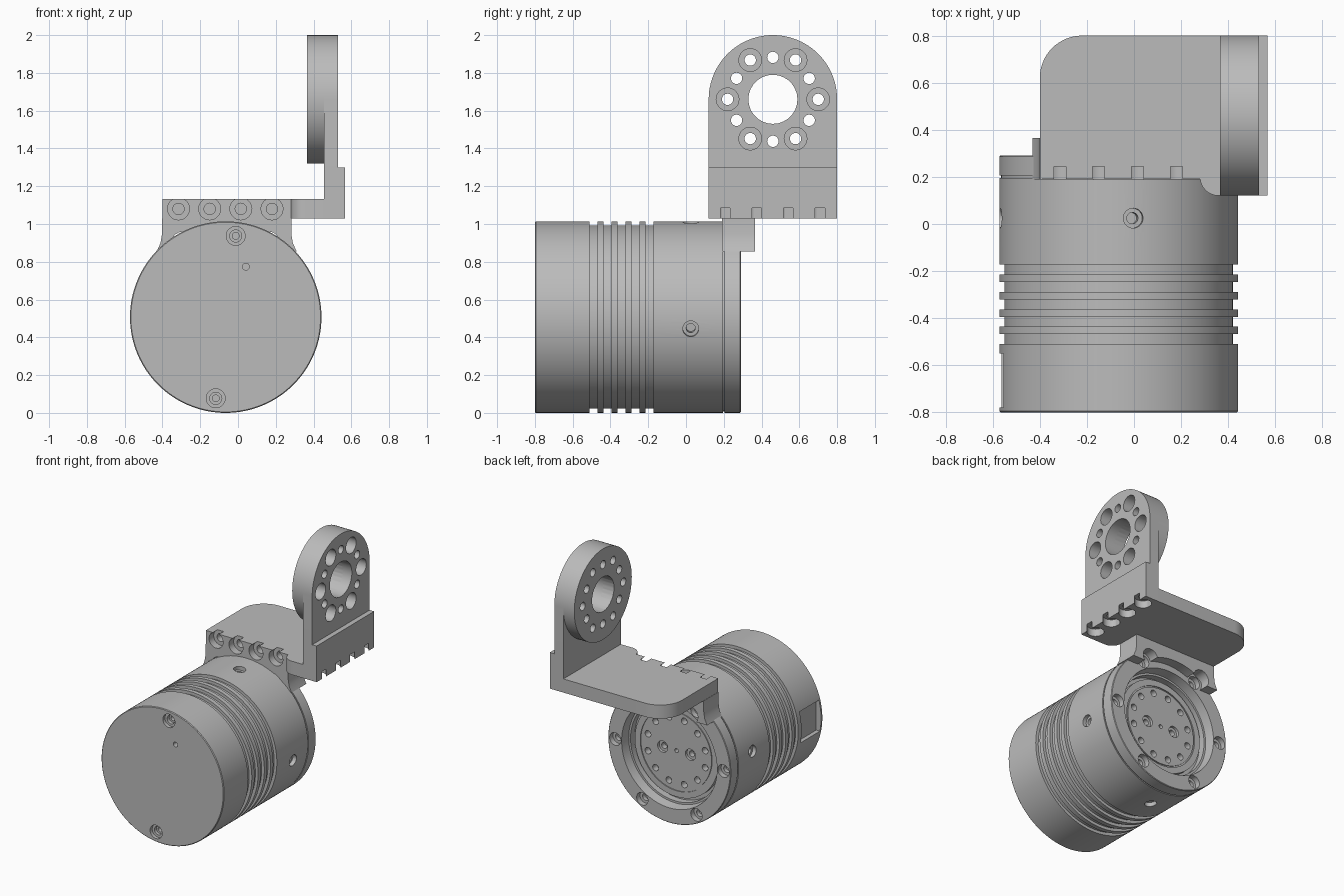
import bpy, bmesh
from math import sin, cos, pi, radians
from mathutils import Vector

if "Cube" in bpy.data.objects:
    bpy.data.objects.remove(bpy.data.objects["Cube"], do_unlink=True)

grey = bpy.data.materials.new("machined_grey")
grey.use_nodes = True
colour = (0.5, 0.5, 0.5, 1)
grey.diffuse_color = colour
grey.node_tree.nodes["Principled BSDF"].inputs["Base Color"].default_value = colour

CX, CZ, R = -0.065, 0.507, 0.507      # motor axis and radius
TILT = radians(7)


def lathe(bm, profile, origin, axis, segs=32):
    """Closed solid turned from (radius, distance along axis) points."""
    turn = Vector(axis).to_track_quat('Z', 'Y')
    rings = []
    for r, h in profile:
        n = segs if r else 1
        rings.append([bm.verts.new(Vector(origin) + turn @ Vector(
            (r * cos(2 * pi * i / segs), r * sin(2 * pi * i / segs), h))) for i in range(n)])
    for a, b in zip(rings, rings[1:]):
        for i in range(segs):
            j = (i + 1) % segs
            quad = [a[i % len(a)], a[j % len(a)], b[j % len(b)], b[i % len(b)]]
            bm.faces.new(list(dict.fromkeys(quad)))


def bore(bm, origin, axis, *steps):
    """Stepped hole cutter: steps are (radius, depth)."""
    start = -0.04
    profile = [(0, start)]
    for r, depth in steps:
        profile += [(r, start), (r, depth)]
        start = depth
    lathe(bm, profile + [(0, start)], origin, axis, 28)


def prism(bm, points, shift):
    face = bm.faces.new([bm.verts.new(p) for p in points])
    new = bmesh.ops.extrude_face_region(bm, geom=[face])["geom"]
    bmesh.ops.translate(bm, vec=shift, verts=[v for v in new if isinstance(v, bmesh.types.BMVert)])


def arc(cx, cy, r, start, end, n=16):
    angles = [radians(start + (end - start) * i / n) for i in range(n + 1)]
    return [(cx + r * cos(a), cy + r * sin(a)) for a in angles]


def finish(bm, name):
    bmesh.ops.recalc_face_normals(bm, faces=bm.faces)
    mesh = bpy.data.meshes.new(name)
    bm.to_mesh(mesh)
    bm.free()
    mesh.materials.append(grey)
    obj = bpy.data.objects.new(name, mesh)
    bpy.context.collection.objects.link(obj)
    return obj


def cut(obj, cutter):
    mod = obj.modifiers.new("cut", 'BOOLEAN')
    mod.operation, mod.solver, mod.object = 'DIFFERENCE', 'EXACT', cutter
    bpy.context.view_layer.objects.active = obj
    bpy.ops.object.modifier_apply(modifier=mod.name)


# Motor housing: cooling grooves, seam and recessed output face
profile = [(0, -0.8), (R - 0.005, -0.8), (R, -0.795)]
for i in range(5):
    y = -0.51 + 0.074 * i
    profile += [(R, y), (R - 0.022, y), (R - 0.022, y + 0.042), (R, y + 0.042)]
profile += [(R, 0.195), (R - 0.008, 0.195), (R - 0.008, 0.205), (R, 0.205), (R, 0.286), (R - 0.004, 0.29),
            (0.395, 0.29), (0.385, 0.22), (0.37, 0.22), (0.37, 0.17), (0.345, 0.17), (0.345, 0.205),
            (0.3, 0.205), (0.3, 0.198), (0.29, 0.198), (0.29, 0.205), (0, 0.205)]
bm = bmesh.new()
lathe(bm, profile, (CX, 0, CZ), (0, 1, 0), 128)
motor = finish(bm, "motor_housing")

# Motor screw holes and side connector pocket
bm = bmesh.new()
for side in (1, -1):
    bore(bm, (CX + side * 0.433 * sin(TILT), -0.8, CZ + side * 0.433 * cos(TILT)), (0, 1, 0),
         (0.05, 0.025), (0.032, 0.05), (0.018, 0.1))
    bore(bm, (CX + side * 0.115, 0.205, CZ), (0, -1, 0), (0.042, 0.02), (0.022, 0.06))
bore(bm, (CX + 0.107, -0.8, CZ + 0.267), (0, 1, 0), (0.018, 0.05))
bore(bm, (CX, 0.205, CZ), (0, -1, 0), (0.015, 0.05))
for i in range(4):
    a = i * pi / 2 - TILT
    d = Vector((cos(a), 0, sin(a)))
    bore(bm, Vector((CX, 0.025, CZ)) + d * R, -d, (0.042, 0.03), (0.024, 0.08))
for i in range(6):
    a = i * pi / 3
    bore(bm, (CX + 0.448 * cos(a), 0.29, CZ + 0.448 * sin(a)), (0, -1, 0), (0.047, 0.04), (0.026, 0.07))
for i in range(12):
    a = (i + 0.5) * pi / 6
    bore(bm, (CX + 0.245 * cos(a), 0.205, CZ + 0.245 * sin(a)), (0, -1, 0), (0.024, 0.05))
prism(bm, [(-0.65, y, z) for y, z in ((-0.78, 0.41), (-0.55, 0.41), (-0.55, 0.64), (-0.78, 0.64))],
      (0.118, 0, 0))
cutter = finish(bm, "motor_cutter")
cut(motor, cutter)
bpy.data.objects.remove(cutter, do_unlink=True)

# Horizontal bracket plate with rounded corners
outline = [(-0.4, 0.19)] + arc(0.36, 0.2, 0.08, 187, 270) + [(0.46, 0.12), (0.46, 0.8)]
outline += arc(-0.22, 0.62, 0.18, 90, 180)
bm = bmesh.new()
prism(bm, [(x, y, 1.03) for x, y in outline], (0, 0, 0.102))
plate = finish(bm, "bracket_plate")

# Saddle clamped over the motor's rear ring
flare = [(0.342, 1.03), (0.342, 0.95), (0.35, 0.9), (0.37, 0.855)]
inner = [(x, z + CZ) for x, z in arc(0, 0, 0.44, 52.3, 127.7, 28)]
outline = flare + inner + [(-x, z) for x, z in reversed(flare)]
bm = bmesh.new()
prism(bm, [(x + CX + 0.005, 0.19, z) for x, z in outline], (0, 0.175, 0))
saddle = finish(bm, "bracket_saddle")

# Saddle notches, plus counterbores along the plate's front edge
bm = bmesh.new()
for side in (1, -1):
    bore(bm, (CX + side * 0.224, 0.4, CZ + 0.388), (0, -1, 0), (0.065, 0.25))
notches = finish(bm, "notch_cutter")
bm = bmesh.new()
for i in range(4):
    bore(bm, (-0.315 + 0.165 * i, 0.19, 1.08), (0, 1, 0), (0.058, 0.055), (0.03, 0.14))
edge_bores = finish(bm, "edge_bore_cutter")
cut(saddle, notches)
cut(saddle, edge_bores)
cut(plate, edge_bores)

# Upright foot with counterbores from below
bm = bmesh.new()
prism(bm, [(x, 0.12, z) for x, z in ((0.455, 1.03), (0.567, 1.03), (0.567, 1.3), (0.455, 1.3))], (0, 0.68, 0))
foot = finish(bm, "upright_foot")
bm = bmesh.new()
for i in range(4):
    bore(bm, (0.515, 0.208 + 0.167 * i, 1.03), (0, 0, 1), (0.058, 0.055), (0.03, 0.14))
foot_bores = finish(bm, "foot_bore_cutter")
cut(foot, foot_bores)

# Arched upright and its round boss
AY, AZ = 0.46, 1.66
bm = bmesh.new()
outline = [(0.12, 1.29), (0.8, 1.29)] + arc(AY, AZ, 0.34, 0, 180, 48)
prism(bm, [(0.455, y, z) for y, z in outline], (0.075, 0, 0))
upright = finish(bm, "upright_plate")
bm = bmesh.new()
lathe(bm, [(0, 0), (0.34, 0), (0.34, 0.09), (0, 0.09)], (0.365, AY, AZ), (1, 0, 0), 96)
boss = finish(bm, "upright_boss")

# Bolt circle and centre hole
bm = bmesh.new()
bore(bm, (0.53, AY, AZ), (-1, 0, 0), (0.13, 0.25))
for i in range(12):
    a = i * pi / 6
    r = 0.222 if i % 2 else 0.24
    steps = [(0.03, 0.25)] if i % 2 else [(0.06, 0.09), (0.03, 0.25)]
    bore(bm, (0.53, AY + r * cos(a), AZ + r * sin(a)), (-1, 0, 0), *steps)
ring_bores = finish(bm, "bolt_circle_cutter")
cut(upright, ring_bores)
cut(boss, ring_bores)
for helper in (notches, edge_bores, foot_bores, ring_bores):
    bpy.data.objects.remove(helper, do_unlink=True)

# Smooth round walls, keep machined edges crisp
bpy.ops.object.select_all(action='DESELECT')
for obj in (motor, plate, saddle, foot, upright, boss):
    obj.select_set(True)
bpy.context.view_layer.objects.active = motor
bpy.ops.object.shade_smooth_by_angle(angle=radians(30))
